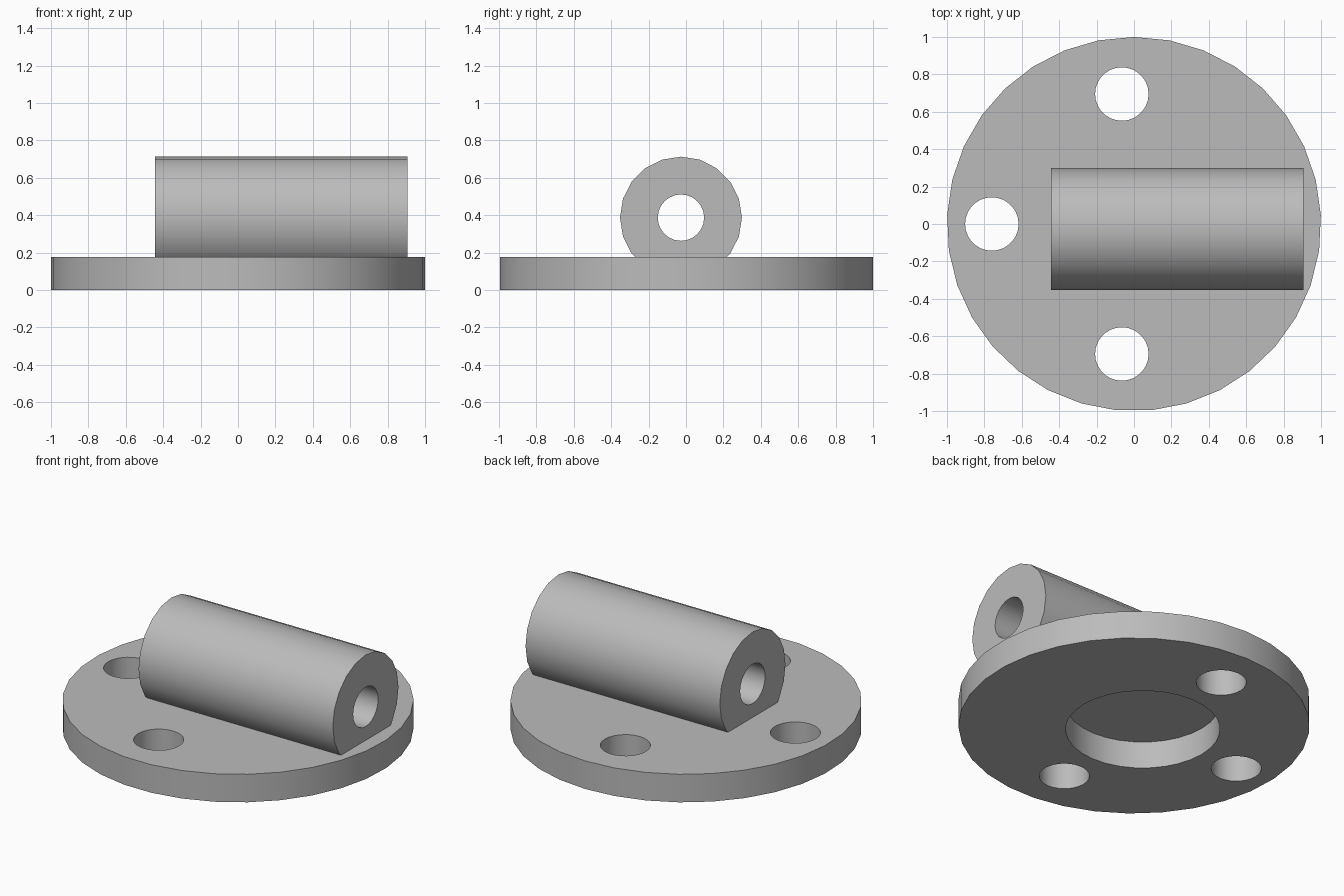
import bpy
from math import pi, radians
from mathutils import Matrix

cube = bpy.data.objects.get("Cube")
if cube:
    bpy.data.objects.remove(cube, do_unlink=True)

PLATE_TOP = 0.176
HUB_X = -0.065          # centre of the bolt circle and recess
SLEEVE_Y, SLEEVE_Z = -0.027, 0.387

steel = bpy.data.materials.new("grey metal")
steel.use_nodes = True
GREY = (0.5, 0.5, 0.5, 1)
steel.diffuse_color = GREY
steel.node_tree.nodes["Principled BSDF"].inputs["Base Color"].default_value = GREY


def cylinder(name, radius, length, centre, sides, rotation=(0, 0, 0)):
    bpy.ops.mesh.primitive_cylinder_add(vertices=sides, radius=radius, depth=length,
                                        location=centre, rotation=rotation)
    obj = bpy.context.object
    obj.name = name
    obj.data.materials.append(steel)
    return obj


def combine(body, tool, operation):
    mod = body.modifiers.new(operation, "BOOLEAN")
    mod.operation = operation
    mod.solver = "EXACT"
    mod.object = tool
    bpy.ops.object.select_all(action="DESELECT")
    bpy.context.view_layer.objects.active = body
    body.select_set(True)
    bpy.ops.object.modifier_apply(modifier=mod.name)
    bpy.data.objects.remove(tool, do_unlink=True)


# Round base plate
body = cylinder("flange_with_sleeve", 1, PLATE_TOP, (0, 0, PLATE_TOP / 2), 33)

# Horizontal sleeve sunk into the plate
along_x = (0, pi / 2, 0)
sleeve = cylinder("sleeve", 0.326, 1.35, (0.231, SLEEVE_Y, SLEEVE_Z), 20, along_x)
combine(body, sleeve, "UNION")

# Bore running through the sleeve
bore = cylinder("bore_cutter", 0.124, 2, (0.231, SLEEVE_Y, SLEEVE_Z), 24, along_x)
combine(body, bore, "DIFFERENCE")

# Deep round recess under the plate
recess = cylinder("recess_cutter", 0.44, 0.34, (HUB_X, 0, 0), 32)
combine(body, recess, "DIFFERENCE")

# Three bolt holes: back, left of the sleeve, front
for turn in (90, 180, 270):
    spot = Matrix.Rotation(radians(turn), 3, "Z").col[0] * 0.695
    hole = cylinder("hole_cutter", 0.143, 1, (spot.x + HUB_X, spot.y, 0), 28)
    combine(body, hole, "DIFFERENCE")

bpy.ops.object.select_all(action="DESELECT")
body.select_set(True)
bpy.context.view_layer.objects.active = body
bpy.ops.object.shade_smooth_by_angle(angle=radians(30))
